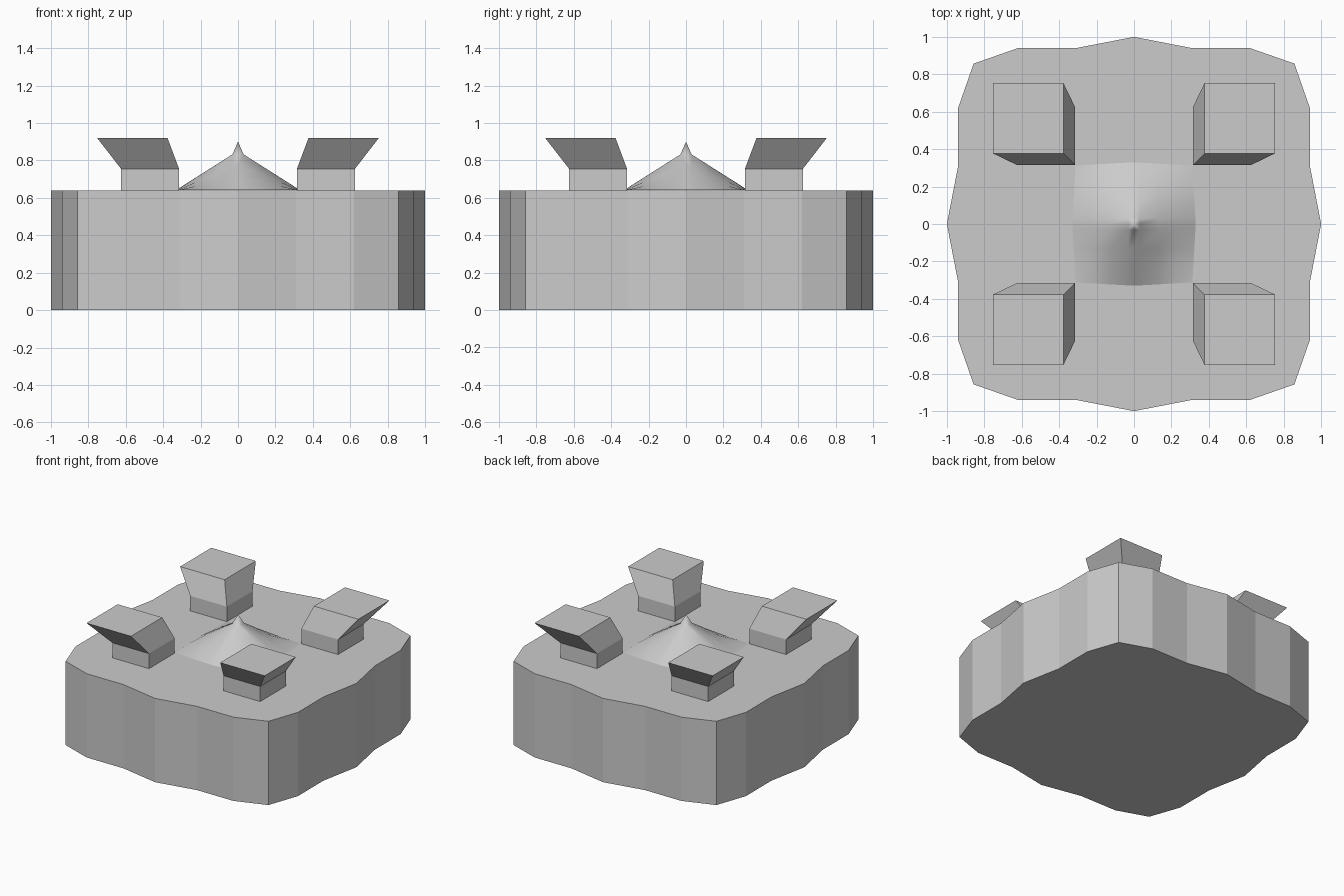
import bpy

if "Cube" in bpy.data.objects:
    bpy.data.objects.remove(bpy.data.objects["Cube"])

TOP = 0.64


def make_object(name, verts, faces):
    mesh = bpy.data.meshes.new(name)
    mesh.from_pydata(verts, [], faces)
    mesh.update()
    obj = bpy.data.objects.new(name, mesh)
    bpy.context.collection.objects.link(obj)
    return obj


def loft(name, rings):
    """Closed solid through stacked rings of equal length."""
    n = len(rings[0])
    verts = [v for ring in rings for v in ring]
    faces = [list(range(n))[::-1], list(range(len(verts) - n, len(verts)))]
    for r in range(len(rings) - 1):
        for i in range(n):
            j = (i + 1) % n
            faces.append((r * n + i, r * n + j, (r + 1) * n + j, (r + 1) * n + i))
    return make_object(name, verts, faces)


# Wavy block: one quarter outline turned four times
quarter = [(1, 0), (0.94, 0.31), (0.94, 0.62), (0.857, 0.857), (0.62, 0.94), (0.31, 0.94)]
outline = []
for _ in range(4):
    outline += quarter
    quarter = [(-y, x) for x, y in quarter]
loft("base_block", [[(x, y, z) for x, y in outline] for z in (0, TOP)])


# Four studs, straight at the bottom and leaning outward at the top
def square(sx, sy, lo, hi, z):
    ring = [(sx * x, sy * y, z) for x, y in ((lo, lo), (hi, lo), (hi, hi), (lo, hi))]
    return ring if sx * sy > 0 else ring[::-1]


for sx in (-1, 1):
    for sy in (-1, 1):
        loft("corner_stud", [square(sx, sy, 0.315, 0.625, TOP),
                             square(sx, sy, 0.315, 0.625, 0.755),
                             square(sx, sy, 0.377, 0.753, 0.92)])

# Centre peak: ridges along both axes, with a small spike on top
steps = [-0.33, -0.23, -0.13, -0.03, 0, 0.03, 0.13, 0.23, 0.33]


def rise(t):
    return min(1, (0.33 - abs(t)) / 0.30)


verts = []
for y in steps:
    for x in steps:
        z = TOP + 0.002 + 0.19 * rise(x) * rise(y)
        if x == 0 and y == 0:
            z = 0.90
        pull = 1 - 0.5 * abs(x * y)
        verts.append((x * pull, y * pull, z))
n = len(steps)
faces = []
for j in range(n - 1):
    for i in range(n - 1):
        a, b, c, d = j * n + i, j * n + i + 1, (j + 1) * n + i + 1, (j + 1) * n + i
        # triangles radiating from the centre form the spike
        if i in (3, 4) and j in (3, 4):
            if i == j:
                faces += [(a, b, c), (a, c, d)]
            else:
                faces += [(a, b, d), (b, c, d)]
        else:
            faces.append((a, b, c, d))
peak = make_object("centre_peak", verts, faces)
for p in peak.data.polygons:
    p.use_smooth = True
